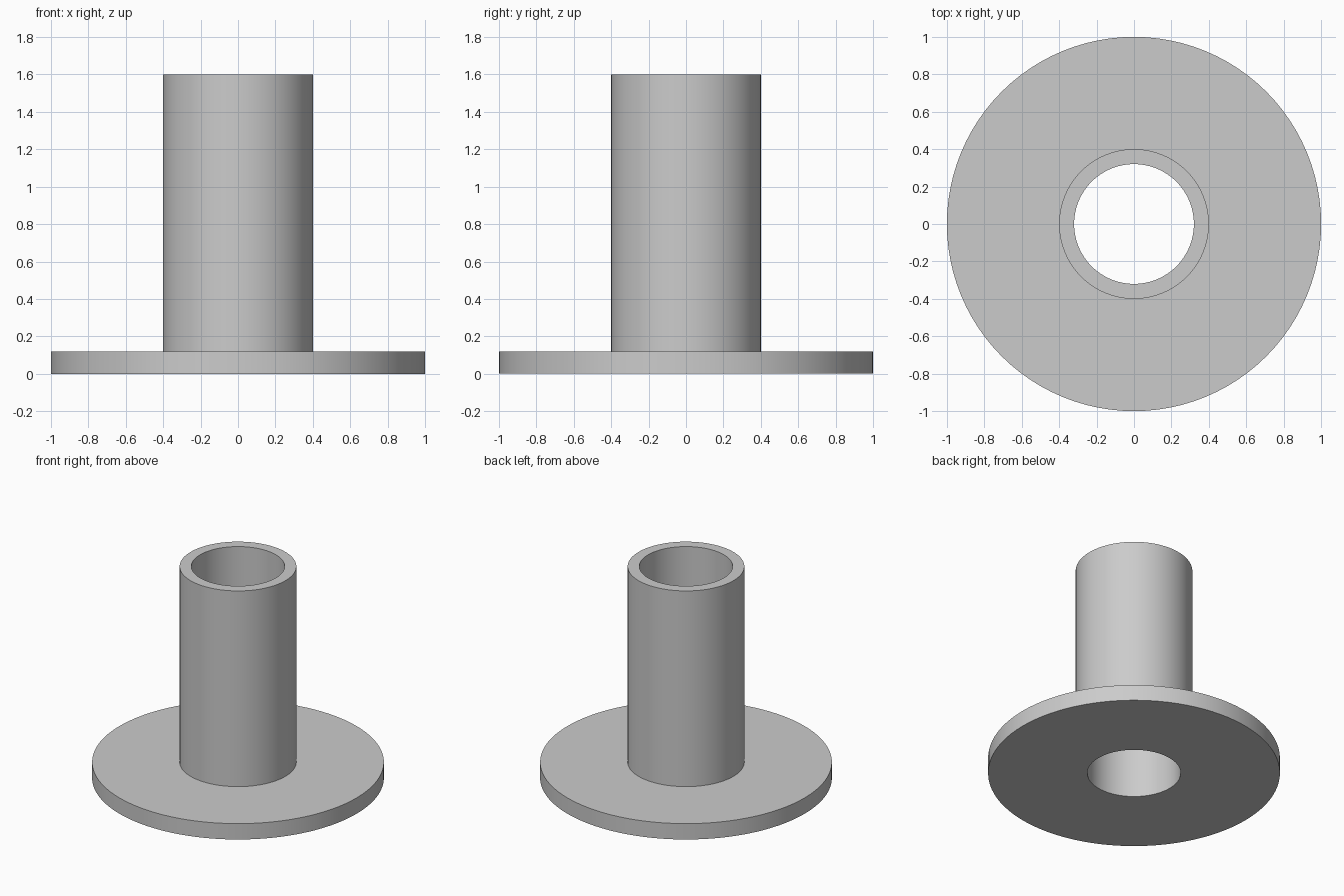
import bpy
import bmesh
import math
from mathutils import Matrix

default_cube = bpy.data.objects.get("Cube")
if default_cube:
    bpy.data.objects.remove(default_cube, do_unlink=True)

SEGMENTS = 96
BORE, TUBE, FLANGE = 0.32, 0.4, 1.0      # radii
FLANGE_TOP, TUBE_TOP = 0.12, 1.6         # heights


def make_material(name, colour):
    mat = bpy.data.materials.new(name)
    mat.use_nodes = True
    mat.diffuse_color = colour
    mat.node_tree.nodes["Principled BSDF"].inputs["Base Color"].default_value = colour
    return mat


def lathe(name, profile, mat):
    """Revolve a closed (radius, height) profile around the z axis."""
    bm = bmesh.new()
    rings = []
    for i in range(SEGMENTS):
        turn = Matrix.Rotation(math.tau * i / SEGMENTS, 3, "Z")
        rings.append([bm.verts.new(turn @ Matrix.Identity(3).col[0] * r
                                   + Matrix.Identity(3).col[2] * z) for r, z in profile])
    count = len(profile)
    for i, ring in enumerate(rings):
        following = rings[(i + 1) % SEGMENTS]
        for j in range(count):
            k = (j + 1) % count
            bm.faces.new((ring[j], following[j], following[k], ring[k]))
    bmesh.ops.recalc_face_normals(bm, faces=bm.faces)
    mesh = bpy.data.meshes.new(name)
    bm.to_mesh(mesh)
    bm.free()
    mesh.materials.append(mat)
    obj = bpy.data.objects.new(name, mesh)
    bpy.context.collection.objects.link(obj)
    bpy.ops.object.select_all(action="DESELECT")
    obj.select_set(True)
    bpy.context.view_layer.objects.active = obj
    bpy.ops.object.shade_smooth_by_angle(angle=math.radians(30))
    return obj


grey = make_material("plain grey", (0.6, 0.6, 0.6, 1))

# Round flange and hollow tube as one solid, bored right through
lathe("flanged_bushing", [
    (BORE, 0), (FLANGE, 0), (FLANGE, FLANGE_TOP),
    (TUBE, FLANGE_TOP), (TUBE, TUBE_TOP), (BORE, TUBE_TOP),
], grey)
